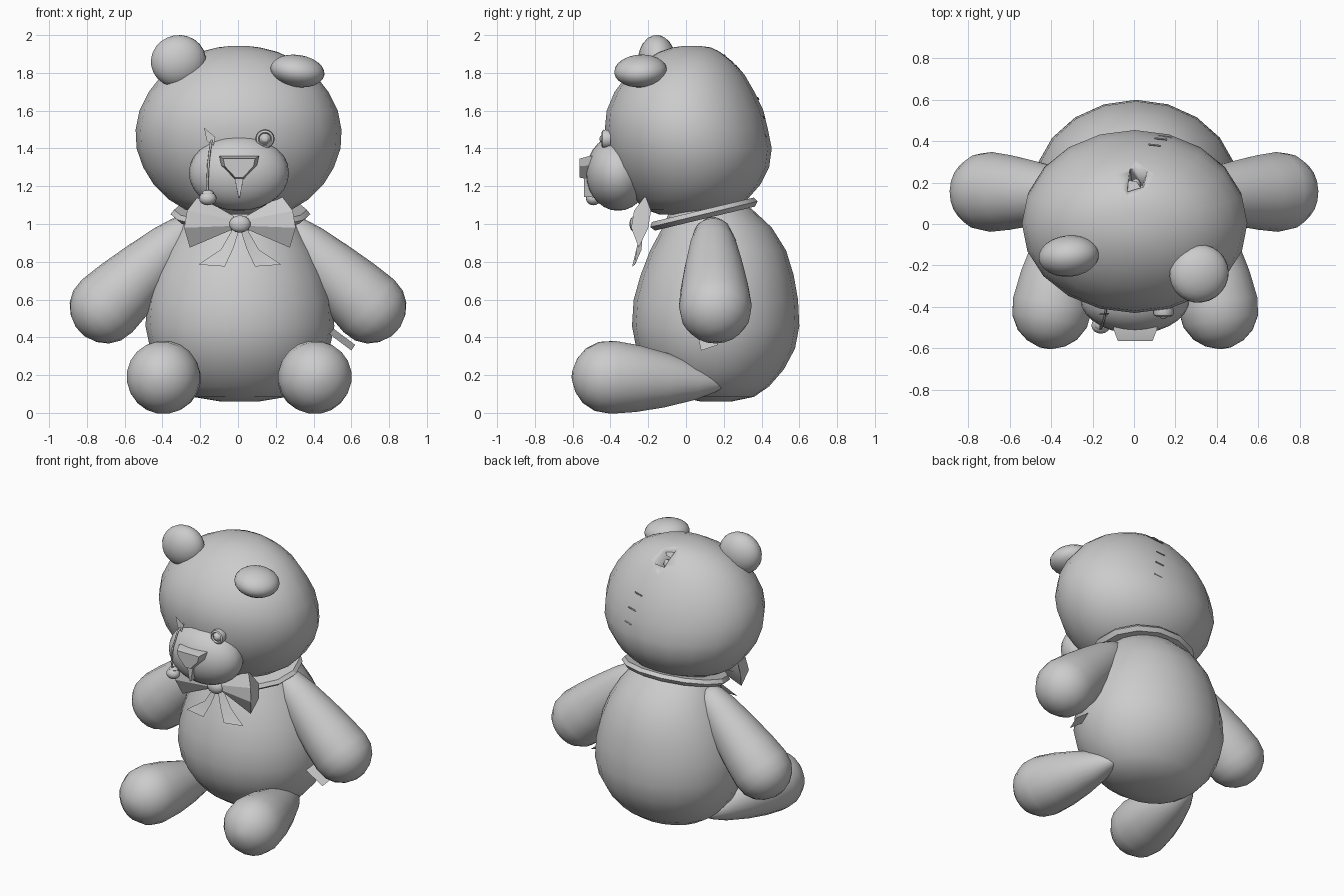
import bpy, bmesh, math
from mathutils import Vector, Euler

if "Cube" in bpy.data.objects:
    bpy.data.objects.remove(bpy.data.objects["Cube"])

V = Vector


def finish(name, bm, angle=40, fix=True):
    if fix:
        bmesh.ops.recalc_face_normals(bm, faces=bm.faces)
    me = bpy.data.meshes.new(name)
    bm.to_mesh(me)
    bm.free()
    ob = bpy.data.objects.new(name, me)
    bpy.context.collection.objects.link(ob)
    bpy.ops.object.select_all(action='DESELECT')
    ob.select_set(True)
    bpy.context.view_layer.objects.active = ob
    bpy.ops.object.shade_smooth_by_angle(angle=math.radians(angle))
    return ob


def bridge(name, rings, caps=True, closed=False, angle=40):
    """Skin a list of point rings."""
    bm = bmesh.new()
    vs = [[bm.verts.new(p) for p in r] for r in rings]
    pairs = list(zip(vs, vs[1:])) + ([(vs[-1], vs[0])] if closed else [])
    for a, b in pairs:
        for i in range(len(a)):
            j = (i + 1) % len(a)
            bm.faces.new((a[i], a[j], b[j], b[i]))
    if caps:
        bm.faces.new(vs[0])
        bm.faces.new(vs[-1])
    return finish(name, bm, angle)


def ellipse(c, u, v, n=20):
    return [V(c) + V(u) * math.cos(2 * math.pi * i / n) + V(v) * math.sin(2 * math.pi * i / n)
            for i in range(n)]


def limb(name, a, b, profile, n=20, angle=60):
    """Round form along a-b, profile of (fraction, radius)."""
    a, b = V(a), V(b)
    d = (b - a).normalized()
    u = d.orthogonal().normalized()
    w = d.cross(u)
    return bridge(name, [ellipse(a.lerp(b, t), u * r, w * r, n) for t, r in profile], angle=angle)


def ball(name, c, r, rot=(0, 0, 0), n=24):
    bm = bmesh.new()
    bmesh.ops.create_uvsphere(bm, u_segments=n, v_segments=n // 2, radius=1)
    e = Euler([math.radians(k) for k in rot])
    for v in bm.verts:
        p = V(v.co[i] * r[i] for i in range(3))
        p.rotate(e)
        v.co = p + V(c)
    return finish(name, bm)


def strip(name, rows):
    """Thin cloth from rows of points."""
    bm = bmesh.new()
    vs = [[bm.verts.new(p) for p in r] for r in rows]
    for a, b in zip(vs, vs[1:]):
        for i in range(len(a) - 1):
            bm.faces.new((a[i], a[i + 1], b[i + 1], b[i]))
    return finish(name, bm, 20)


def thread(name, pts, r):
    cu = bpy.data.curves.new(name, 'CURVE')
    cu.dimensions = '3D'
    cu.bevel_depth = r
    cu.bevel_resolution = 1
    s = cu.splines.new('POLY')
    s.points.add(len(pts) - 1)
    for p, q in zip(s.points, pts):
        p.co = (*q, 1)
    ob = bpy.data.objects.new(name, cu)
    bpy.context.collection.objects.link(ob)
    return ob


# pear-shaped body: z, half width, y centre, half depth
body = [(.06, .1, .16, .08), (.085, .25, .16, .2), (.14, .34, .16, .28), (.23, .42, .158, .36),
        (.34, .475, .157, .42), (.46, .5, .157, .443), (.6, .49, .158, .435), (.73, .455, .165, .405),
        (.86, .4, .17, .36), (.98, .33, .165, .29), (1.06, .27, .14, .23), (1.12, .2, .12, .18)]
bridge('body', [ellipse((.01, cy, z), (rx, 0, 0), (0, ry, 0)) for z, rx, cy, ry in body], angle=60)

# broad head
head_rings = [(1.05, .15, .0, .14), (1.075, .28, .01, .22), (1.13, .37, .025, .3), (1.21, .45, .03, .365),
              (1.3, .505, .025, .415), (1.4, .54, .018, .436), (1.5, .545, .002, .432),
              (1.6, .525, -.005, .415), (1.7, .475, -.008, .37), (1.79, .405, .0, .31),
              (1.86, .315, .01, .24), (1.91, .21, .02, .165), (1.935, .11, .03, .1), (1.943, .04, .03, .04)]
head = bridge('head', [ellipse((.003, cy, z), (rx, 0, 0), (0, ry, 0)) for z, rx, cy, ry in head_rings],
              angle=60)

# torn pocket in the top of the head
out = V((0, .5, .85)).normalized()
side = V((1, 0, 0))
along = out.cross(side)
c = V((.01, .21, 1.86))
quad = [(-.05, -.09), (.04, -.06), (.065, .06), (-.035, .07)]
cut = bridge('tear_cutter', [[c + out * h + (side * x + along * y) * k for x, y in quad]
                             for h, k in ((-.1, .5), (.1, 1.1))])
cut.hide_render = True
cut.hide_viewport = True
mod = head.modifiers.new('tear', 'BOOLEAN')
mod.operation = 'DIFFERENCE'
mod.object = cut
mod.solver = 'EXACT'
ball('stuffing', c - out * .05, (.025, .03, .05), (-30, 0, 0), 12)
strip('torn_flap', [[c + side * -.05 + along * -.07 + out * .01, c + side * .03 + along * -.06 + out * .01],
                    [c + side * -.035 + along * -.015 + out * .025, c + side * .0 + along * -.02 + out * .03]])

# ears, one upright and one flopped forward
ball('ear_upright', (-.315, -.155, 1.862), (.147, .1, .138), (0, -10, 5))
ball('ear_folded', (.315, -.24, 1.81), (.145, .14, .085), (6, 7, 20))

# muzzle, nose and mouth stem
ball('muzzle', (.005, -.36, 1.27), (.265, .17, .2), n=28)


def outline(pts, y, k, cz):
    return [V((.006 + x * k, y, cz + (z - cz) * k)) for x, z in pts]


tri = [(-.105, 1.36), (.105, 1.36), (.095, 1.31), (.025, 1.235), (-.025, 1.235), (-.095, 1.31)]
bridge('nose', [outline(tri, -.44, 1, 1.3), outline(tri, -.51, 1, 1.3), outline(tri, -.565, .8, 1.29)],
       angle=25)
stem = [(-.025, 1.25), (.025, 1.25), (.012, 1.18), (.004, 1.14), (-.004, 1.14), (-.012, 1.18)]
bridge('mouth_stem', [outline(stem, -.45, 1, 1.2), outline(stem, -.54, .95, 1.2)], angle=25)

# sewn button eye and the eye hanging on its thread
disc = [(0, .046), (.5, .05), (.75, .046), (.85, .036), (.65, .03), (.8, .024), (1, .014), (1.05, .004)]
limb('button_eye', (.143, -.4, 1.45), (.143, -.455, 1.45), disc, 20, 30)
ball('hanging_eye', (-.16, -.49, 1.135), (.046, .04, .036), n=16)
ball('hanging_eye_cap', (-.16, -.485, 1.165), (.032, .028, .015), n=12)
thread('eye_thread', [(-.135, -.41, 1.46), (-.145, -.46, 1.42), (-.157, -.5, 1.32), (-.162, -.505, 1.22),
                      (-.16, -.49, 1.15)], .006)
strip('eye_tear', [[(-.18, -.435, 1.51), (-.165, -.435, 1.44)], [(-.12, -.43, 1.46), (-.13, -.44, 1.415)]])

# arms and legs
arm = [(0, .03), (.02, .065), (.07, .095), (.2, .125), (.4, .155), (.6, .18), (.76, .193), (.85, .183),
       (.92, .15), (.97, .1), (1, .035)]
leg = [(0, .01), (.08, .05), (.2, .095), (.4, .145), (.58, .178), (.74, .195), (.84, .185), (.92, .147),
       (.97, .095), (1, .03)]
for s, label in ((-1, 'left'), (1, 'right')):
    limb('arm_' + label, (s * .24, .14, 1.0), (s * .835, .16, .43), arm)
    limb('leg_' + label, (.006 + s * .3, .22, .155), (.006 + s * .435, -.6, .2), leg)

# tilted neck ribbon
tilt = Euler((math.radians(13.5), 0, 0))
band = []
for k, h in ((.65, -.024), (.93, -.024), (1, 0), (.95, .024), (.65, .024)):
    ring = []
    for p in ellipse((0, 0, h), (.37 * k, 0, 0), (0, .3 * k, 0), 14):
        p.rotate(tilt)
        ring.append(p + V((.013, .095, 1.052)))
    band.append(ring)
bridge('neck_ribbon', band, caps=False, closed=True, angle=25)

# bow: two loops, two creased tails and a knot
for s, label in ((-1, 'left'), (1, 'right')):
    def pt(x, y, z):
        return V((.01 + s * x, y, z))
    inner = [pt(.03, -.24, 1.04), pt(.03, -.265, 1.02), pt(.03, -.265, .99),
             pt(.03, -.24, .975), pt(.03, -.215, .99), pt(.03, -.215, 1.02)]
    outer = [pt(.22, -.215, 1.15), pt(.28, -.275, 1.07), pt(.295, -.29, .98),
             pt(.265, -.25, .875), pt(.295, -.2, .98), pt(.28, -.185, 1.07)]
    bridge('bow_loop_' + label, [inner, outer], angle=25)
    strip('bow_tail_' + label, [[pt(.0, -.24, .98), pt(.04, -.23, .97)],
                                [pt(.035, -.262, .87), pt(.1, -.235, .865)],
                                [pt(.08, -.285, .775), pt(.22, -.27, .785)]])
ball('bow_knot', (.01, -.265, 1.0), (.058, .035, .046), n=14)

# cloth tag at the hip
strip('side_tag', [[(.48, .06, .42), (.5, .15, .45)], [(.6, .08, .33), (.62, .17, .36)]])

# seam stitches across the back of the head
for i, (x, z, y) in enumerate([(.1, 1.66, .39), (.13, 1.56, .42), (.15, 1.46, .43)]):
    thread('back_stitch_%d' % i, [(x - .03, y - .005, z), (x + .03, y - .012, z + .01)], .004)
